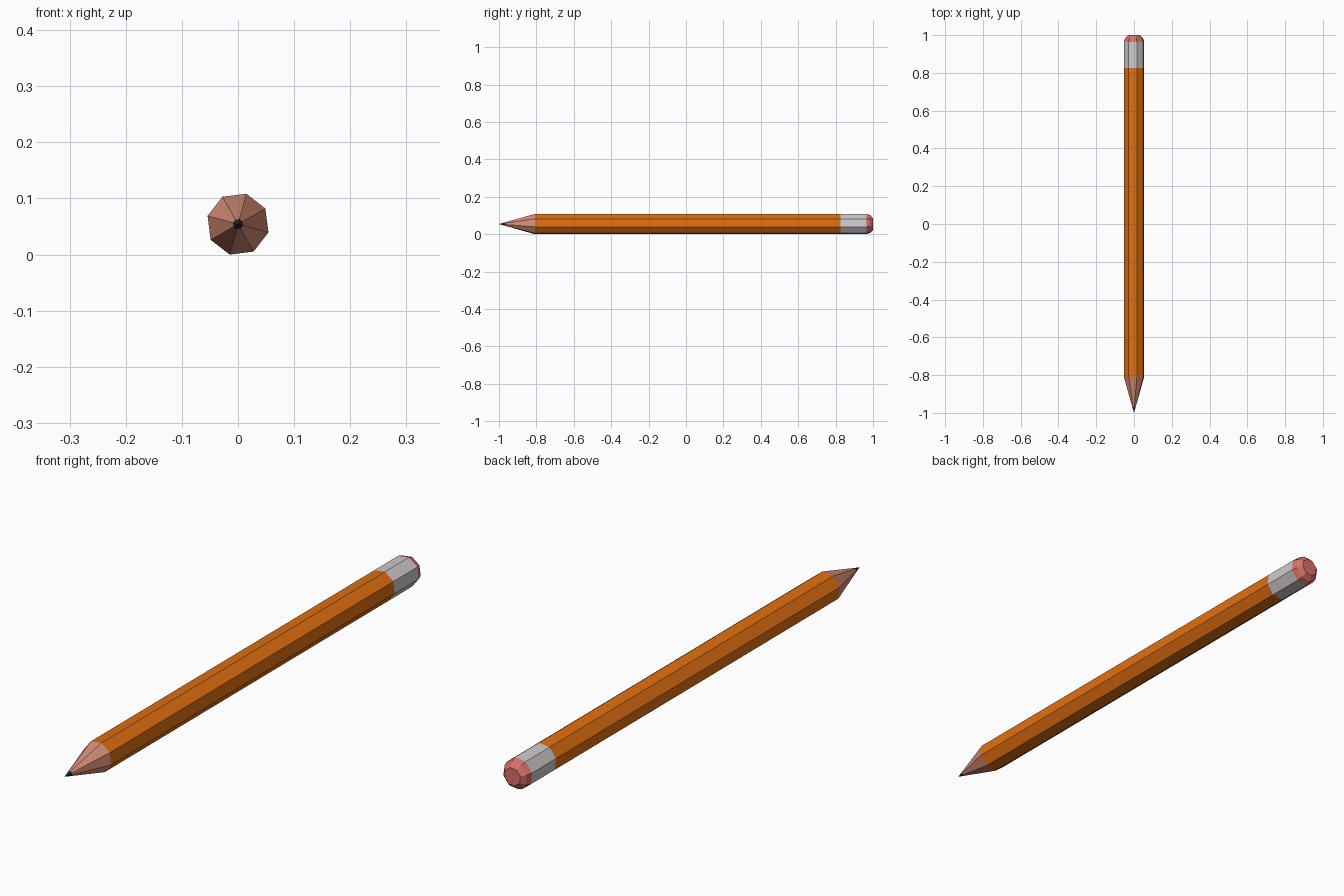
import bpy, bmesh
from math import cos, sin, radians

if "Cube" in bpy.data.objects:
    bpy.data.objects.remove(bpy.data.objects["Cube"])

SIDES = 8
R = 0.0562                          # corner radius of the octagon
TWIST = radians(-15.3)              # roll of the pencil about its axis
ZC = max(R * sin(TWIST + radians(45 * k)) for k in range(SIDES))


def make_part(name, profile, color):
    """Flat-sided shell along y from (y, radius) pairs; radius 0 is a point."""
    bm = bmesh.new()
    rings = []
    for y, r in profile:
        if r == 0:
            rings.append([bm.verts.new((0, y, ZC))] * SIDES)
        else:
            rings.append([bm.verts.new((r * cos(TWIST + radians(45 * k)), y,
                                        ZC + r * sin(TWIST + radians(45 * k))))
                          for k in range(SIDES)])
    for a, b in zip(rings, rings[1:]):
        for k in range(SIDES):
            n = (k + 1) % SIDES
            corners = list(dict.fromkeys((a[k], a[n], b[n], b[k])))
            bm.faces.new(corners)
    # close the flat end of the eraser
    if profile[-1][0] == 1.0:
        bm.faces.new(rings[-1])
    bmesh.ops.recalc_face_normals(bm, faces=bm.faces)
    # make sure the open shells face outwards
    bm.normal_update()
    f = bm.faces[0]
    c = f.calc_center_median()
    if f.normal.x * c.x + f.normal.z * (c.z - ZC) < 0:
        bmesh.ops.reverse_faces(bm, faces=bm.faces)
    mesh = bpy.data.meshes.new(name)
    bm.to_mesh(mesh)
    bm.free()
    mat = bpy.data.materials.new(name + "_color")
    mat.diffuse_color = (*color, 1)
    mat.use_nodes = True
    mat.node_tree.nodes["Principled BSDF"].inputs["Base Color"].default_value = mat.diffuse_color
    mesh.materials.append(mat)
    obj = bpy.data.objects.new(name, mesh)
    bpy.context.collection.objects.link(obj)
    return obj


# graphite point
make_part("lead", [(-1.0, 0), (-0.968, 0.0094)], (0.03, 0.035, 0.035))
# sharpened wood cone
make_part("wood_cone", [(-0.968, 0.0094), (-0.808, R)], (0.68, 0.27, 0.18))
# painted barrel
make_part("barrel", [(-0.808, R), (0.826, R)], (0.75, 0.16, 0.005))
# metal band
make_part("ferrule", [(0.826, R), (0.964, R)], (0.62, 0.58, 0.60))
# rounded eraser
make_part("eraser", [(0.964, R), (0.985, 0.049), (1.0, 0.033)],
          (0.68, 0.16, 0.14))
